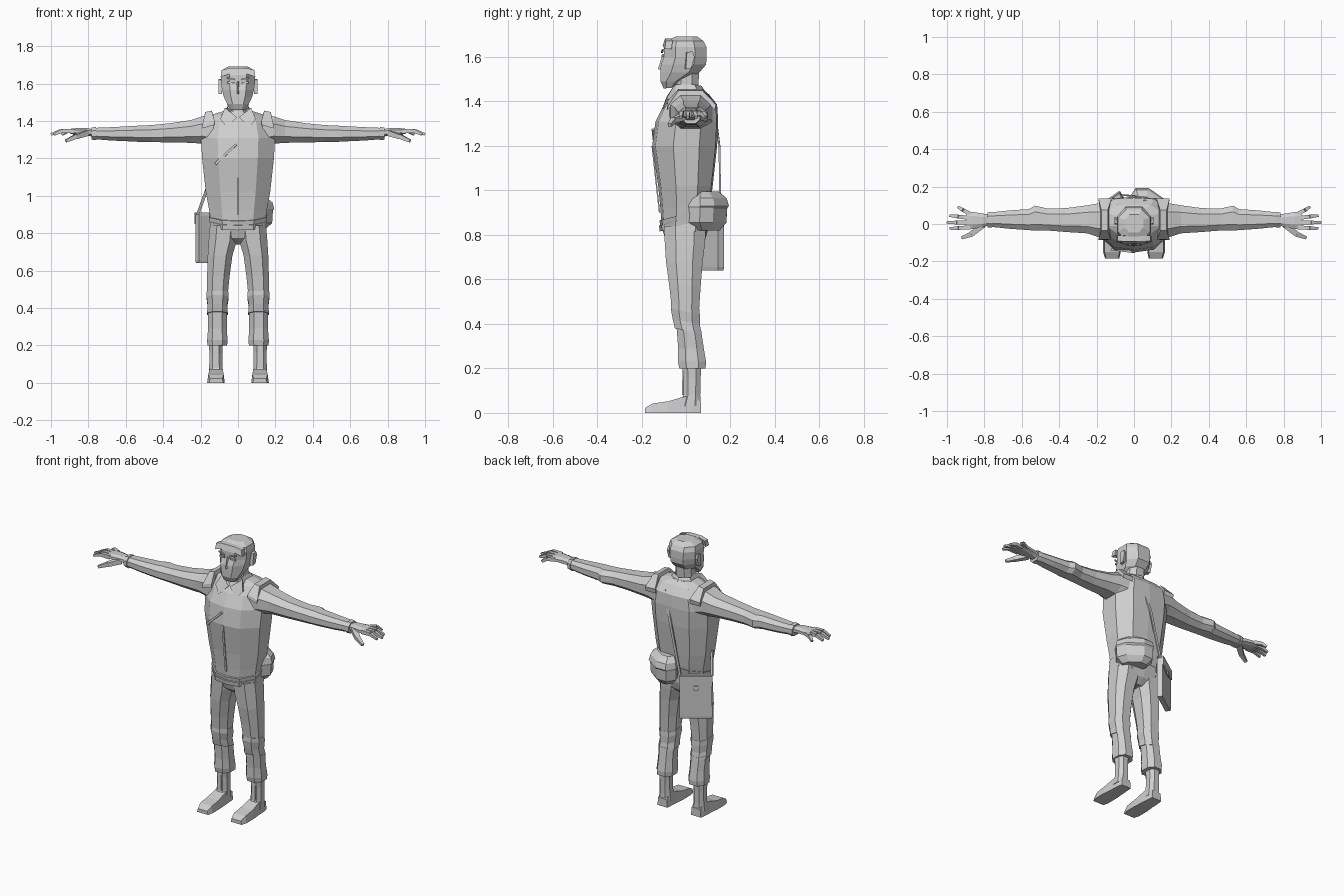
import bpy, bmesh, math
from mathutils import Vector, Matrix

grey = bpy.data.materials.new("plain grey")
grey.diffuse_color = (0.62, 0.62, 0.62, 1)


def finish(name, bm):
    bmesh.ops.recalc_face_normals(bm, faces=bm.faces)
    me = bpy.data.meshes.new(name)
    bm.to_mesh(me)
    bm.free()
    me.materials.append(grey)
    ob = bpy.data.objects.new(name, me)
    bpy.context.collection.objects.link(ob)
    return ob


def loft(name, rings):
    """Skin a list of equal-length point rings and cap both ends."""
    bm = bmesh.new()
    vs = [[bm.verts.new(p) for p in r] for r in rings]
    n = len(vs[0])
    for a, b in zip(vs, vs[1:]):
        for i in range(n):
            j = (i + 1) % n
            bm.faces.new((a[i], a[j], b[j], b[i]))
    bm.faces.new(vs[0])
    bm.faces.new(vs[-1])
    return finish(name, bm)


OCT = [(-.5, -1), (.5, -1), (1, -.45), (1, .45), (.5, 1), (-.5, 1), (-1, .45), (-1, -.45)]
DEC = [(-.55, -.9), (0, -1), (.55, -.9), (1, -.35), (1, .45), (.6, .95), (0, 1), (-.6, .95), (-1, .45), (-1, -.35)]


def upright(name, rows, prof=OCT, s=1):
    """Rows of (z, x0, x1, y0, y1) or with a tilt as sixth value."""
    rings = []
    for z, x0, x1, y0, y1, *t in rows:
        tilt = t[0] if t else 0
        r = []
        for u, v in prof:
            y = (y0 + y1) / 2 + v * (y1 - y0) / 2
            r.append((s * ((x0 + x1) / 2 + u * (x1 - x0) / 2), y, z + tilt * y))
        rings.append(r)
    return loft(name, rings)


def sideways(name, rows, s=1, prof=OCT):
    """Rows of (x, y0, y1, z0, z1) running outward along x."""
    return loft(name, [[(s * x, (a + b) / 2 + u * (b - a) / 2, (c + d) / 2 + v * (d - c) / 2)
                        for u, v in prof] for x, a, b, c, d in rows])


def rod(name, a, b, w, h, w2=None, h2=None):
    """Tapered rectangular bar between two points."""
    a, b = Vector(a), Vector(b)
    d = (b - a).normalized()
    up = Vector((0, 0, 1)) if abs(d.z) < .8 else Vector((0, 1, 0))
    side = d.cross(up).normalized()
    up = side.cross(d)
    rings = []
    for p, ww, hh in ((a, w, h), (b, w2 or w, h2 or h)):
        rings.append([p + side * ww / 2 * i + up * hh / 2 * j for i, j in ((-1, -1), (1, -1), (1, 1), (-1, 1))])
    return loft(name, rings)


def plate(name, pts, depth):
    """Extrude an outline along a vector."""
    return loft(name, [[Vector(p) for p in pts], [Vector(p) + Vector(depth) for p in pts]])


# Shirt
upright("shirt", [(.87, -.145, .145, -.11, .10, .2), (.93, -.155, .155, -.115, .11, .1),
                  (1.02, -.172, .172, -.125, .12), (1.2, -.192, .192, -.152, .14),
                  (1.31, -.198, .198, -.137, .145), (1.385, -.18, .18, -.10, .14),
                  (1.43, -.15, .15, -.065, .105), (1.455, -.07, .07, -.055, .075)], DEC)
rod("shirt_placket", (0, -.119, .9), (0, -.152, 1.2), .012, .006)
rod("chest_pocket_edge", (-.12, -.136, 1.17), (-.01, -.148, 1.275), .012, .012)

# Belt
upright("shirt_hem", [(.868, -.15, .15, -.115, .105, .25), (.895, -.155, .155, -.12, .112, .25)], DEC)
upright("belt", [(.845, -.148, .148, -.118, .10, .25), (.872, -.152, .152, -.122, .105, .25)], DEC)

# Hips
upright("hips", [(.74, -.03, .03, -.045, .05), (.775, -.13, .13, -.09, .085),
                 (.82, -.152, .152, -.105, .098), (.87, -.145, .145, -.108, .10, .2)], DEC)

# Neck, head
upright("neck", [(1.41, -.062, .062, -.055, .065), (1.46, -.055, .055, -.055, .055),
                 (1.55, -.055, .055, -.05, .06)])
upright("head", [(1.468, -.04, .04, -.10, -.055, .1), (1.49, -.058, .058, -.115, -.02),
                 (1.53, -.076, .076, -.115, .06), (1.565, -.085, .085, -.113, .09),
                 (1.60, -.09, .09, -.10, .093), (1.645, -.092, .092, -.10, .092),
                 (1.672, -.085, .085, -.088, .078), (1.692, -.05, .05, -.045, .05)])
# Brim-like brow, nose
plate("hairline", [(-.093, -.095, 1.635), (-.05, -.105, 1.65), (.05, -.105, 1.65), (.093, -.095, 1.635),
                   (.088, -.09, 1.672), (.045, -.094, 1.682), (-.045, -.094, 1.682), (-.088, -.09, 1.672)], (0, .03, 0))
loft("nose", [[(-.014, -.10, 1.54), (.014, -.10, 1.54), (0, -.126, 1.545)],
              [(-.007, -.098, 1.61), (.007, -.098, 1.61), (0, -.106, 1.61)]])

for s, side in ((-1, "right"), (1, "left")):
    # Face and collar
    plate(side + "_eyebrow", [(s * .016, -.104, 1.617), (s * .06, -.10, 1.628), (s * .06, -.10, 1.636),
                              (s * .016, -.104, 1.625)], (0, -.008, 0))
    plate(side + "_eye", [(s * .02, -.102, 1.6), (s * .055, -.10, 1.6), (s * .055, -.10, 1.612),
                          (s * .02, -.102, 1.608)], (0, -.007, 0))
    plate(side + "_ear", [(s * .086, -.005, 1.545), (s * .086, .02, 1.55), (s * .086, .035, 1.6),
                          (s * .086, .025, 1.625), (s * .086, .0, 1.62)], (s * .019, .004, 0))
    loft(side + "_collar", [
        [(s * .005, -.088, 1.42), (s * .06, -.108, 1.365), (s * .095, -.09, 1.41), (s * .07, -.055, 1.47)],
        [(s * .005, -.06, 1.42), (s * .06, -.08, 1.365), (s * .085, -.05, 1.41), (s * .055, -.04, 1.47)]])
    loft(side + "_collar_back", [
        [(s * .055, -.05, 1.475), (s * .085, -.04, 1.41), (s * .07, -.03, 1.41)],
        [(s * .058, .04, 1.475), (s * .085, .06, 1.42), (s * .07, .05, 1.41)],
        [(0, .07, 1.47), (0, .10, 1.425), (0, .06, 1.42)]])
    # Shoulder flap
    loft(side + "_shoulder_flap", [
        [(s * .125, -.085, 1.38), (s * .19, -.085, 1.36), (s * .19, -.08, 1.38), (s * .125, -.085, 1.40)],
        [(s * .13, -.03, 1.42), (s * .18, -.03, 1.415), (s * .175, -.035, 1.448), (s * .14, -.035, 1.455)],
        [(s * .13, .07, 1.42), (s * .18, .075, 1.415), (s * .175, .075, 1.448), (s * .14, .075, 1.455)],
        [(s * .12, .13, 1.36), (s * .19, .13, 1.36), (s * .19, .135, 1.385), (s * .12, .135, 1.39)]])
    # Sleeve and cuff
    sideways(side + "_sleeve", [(.13, -.075, .12, 1.26, 1.435), (.19, -.07, .11, 1.278, 1.425),
                                (.25, -.05, .10, 1.283, 1.405), (.36, -.043, .085, 1.285, 1.388),
                                (.46, -.035, .082, 1.287, 1.378), (.53, -.035, .098, 1.288, 1.375),
                                (.56, -.033, .08, 1.29, 1.373), (.67, -.025, .072, 1.295, 1.367),
                                (.765, -.015, .062, 1.302, 1.363)], s)
    sideways(side + "_cuff", [(.76, -.02, .065, 1.297, 1.368), (.782, -.018, .062, 1.3, 1.365)], s)
    # Hand
    sideways(side + "_palm", [(.77, -.006, .05, 1.315, 1.355), (.81, -.018, .056, 1.322, 1.362),
                              (.86, -.026, .064, 1.327, 1.362), (.895, -.026, .064, 1.33, 1.358)], s)
    fingers = [("index", -.018, .985, -.024), ("middle", .008, 1.0, .008),
               ("ring", .032, .985, .045), ("little", .054, .94, .09)]
    for nm, y, tx, ty in fingers:
        mid = (s * (.88 + (tx - .88) * .55), y + (ty - y) * .55, 1.347)
        rod(f"{side}_{nm}_finger", (s * .875, y, 1.345), mid, .022, .024, .02, .021)
        rod(f"{side}_{nm}_fingertip", mid, (s * tx, ty, 1.328), .02, .021, .013, .013)
    rod(side + "_thumb", (s * .81, -.005, 1.335), (s * .87, -.055, 1.315), .036, .03, .028, .024)
    rod(side + "_thumb_tip", (s * .866, -.053, 1.317), (s * .92, -.074, 1.293), .028, .024, .016, .015)
    # Trouser leg
    upright(side + "_thigh", [(.84, .0, .15, -.10, .09), (.76, .006, .157, -.095, .085),
                              (.68, .03, .162, -.09, .075), (.57, .045, .165, -.075, .066),
                              (.48, .054, .165, -.065, .06), (.45, .058, .162, -.06, .058)], s=s)
    upright(side + "_knee", [(.482, .052, .168, -.066, .06, -.2), (.455, .05, .168, -.068, .062, -.2),
                             (.41, .058, .162, -.06, .062, -.2), (.37, .054, .166, -.05, .07, -.2)], s=s)
    upright(side + "_trouser_shin", [(.385, .06, .162, -.043, .068, -.2), (.29, .06, .16, -.035, .08),
                                     (.23, .056, .165, -.036, .09), (.2, .058, .164, -.03, .088)], s=s)
    # Boot
    upright(side + "_boot_shaft", [(.25, .08, .157, -.02, .07), (.16, .084, .153, -.012, .066),
                                   (.08, .082, .154, -.012, .064), (.03, .078, .158, -.03, .066)], s=s)
    loft(side + "_boot_foot", [[(s * (.115 - w0), y, 0), (s * (.115 + w1), y, 0),
                                (s * (.115 + w1 * .85), y, h), (s * (.115 - w0 * .85), y, h)]
                               for y, w0, w1, h in ((.068, .033, .036, .05), (.03, .036, .042, .08),
                                                    (-.02, .04, .044, .07), (-.08, .044, .05, .052),
                                                    (-.15, .044, .05, .042), (-.185, .036, .04, .022))])
    rod(side + "_boot_lace", (s * .118, -.01, .2), (s * .118, -.012, .08), .022, .012)

# Rounded pouch at the back of the belt
ang = math.atan2(-.57, .82)
pouch = upright("pouch", [(.82, -.07, .07, -.045, .045), (.855, -.105, .105, -.062, .068),
                          (.92, -.108, .108, -.062, .072), (.93, -.112, .112, -.064, .08),
                          (.965, -.105, .105, -.06, .07), (.995, -.075, .075, -.05, .035)])
pouch.data.transform(Matrix.Translation((.078, .095, 0)) @ Matrix.Rotation(ang, 4, 'Z'))

# Flat satchel with flap and clasp, turned toward the back corner
turn = Matrix.Translation((-.142, .105, 0)) @ Matrix.Rotation(math.atan2(.57, .82), 4, 'Z')
parts = [upright("satchel", [(.64, -.09, .09, -.016, .014), (.655, -.094, .094, -.018, .016),
                             (.895, -.092, .092, -.018, .016), (.91, -.085, .085, -.012, .01)],
                 [(-1, -1), (1, -1), (1, 1), (-1, 1)]),
         plate("satchel_flap", [(-.095, .015, .91), (.095, .015, .91), (.095, .015, .85), (.03, .015, .835),
                                (-.03, .015, .835), (-.095, .015, .85)], (0, .008, 0)),
         plate("satchel_clasp", [(-.014, .022, .85), (.014, .022, .85), (.014, .022, .825), (-.014, .022, .825)],
               (0, .007, 0))]
for p in parts:
    p.data.transform(turn)

# Satchel straps
rod("strap_front", (-.215, .05, .9), (-.165, -.02, 1.04), .016, .008)
rod("strap_back", (-.07, .155, .9), (.0, .15, 1.2), .016, .008)
rod("strap_back_upper", (.0, .15, 1.2), (.06, .125, 1.4), .016, .008)
